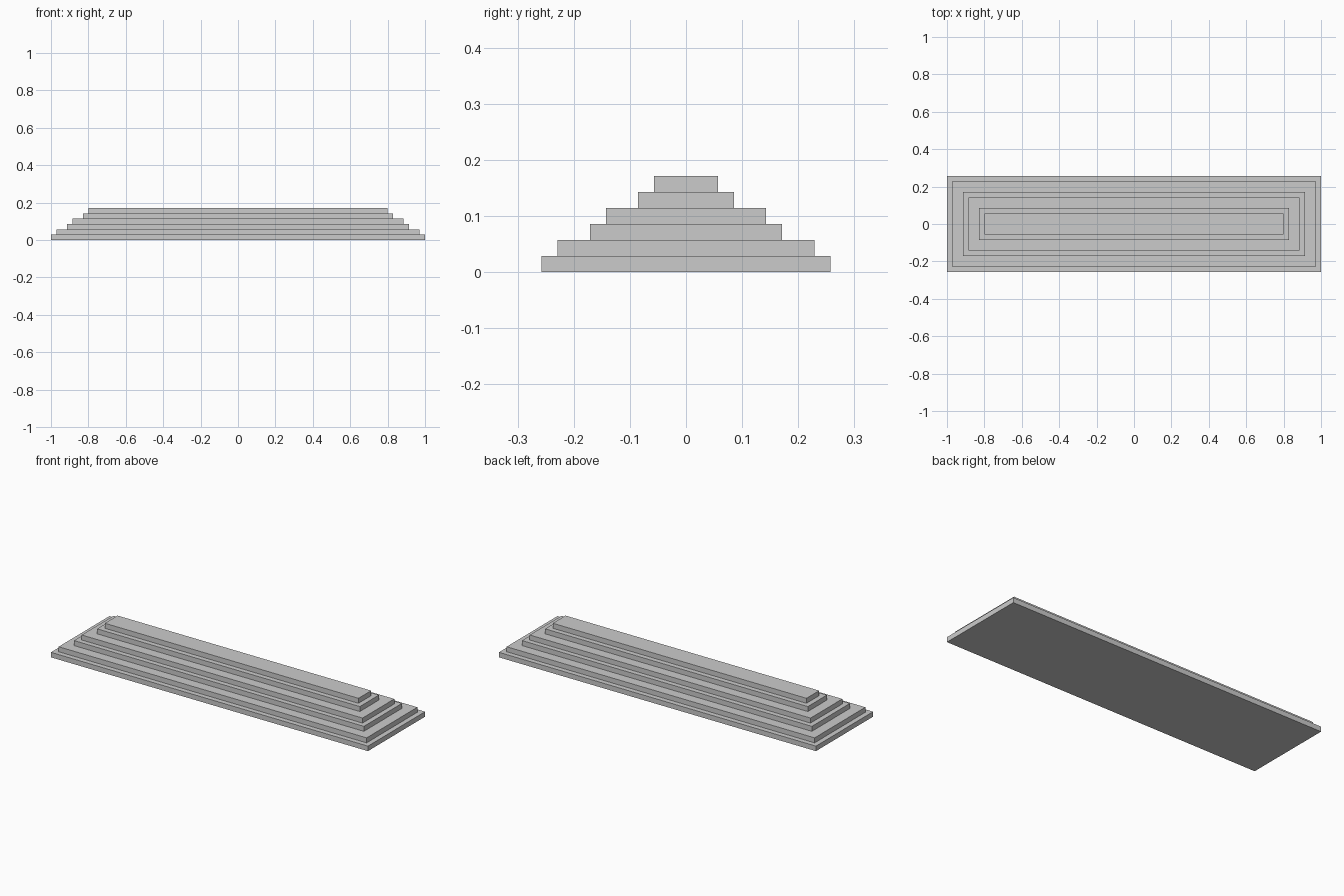
import bpy, bmesh

if "Cube" in bpy.data.objects:
    bpy.data.objects.remove(bpy.data.objects["Cube"])

U = 1 / 35                        # height of one step
INSETS = [0, 1, 3, 4, 6, 7]       # inset of each tier, in step units
HALF_X, HALF_Y = 35, 9            # base half sizes, in step units

bm = bmesh.new()


def ring(inset, level):
    x, y, z = (HALF_X - inset) * U, (HALF_Y - inset) * U, level * U
    return [bm.verts.new(p) for p in ((-x, -y, z), (x, -y, z), (x, y, z), (-x, y, z))]


# Stepped outline: a lower and upper ring for each tier
rings = []
for level, inset in enumerate(INSETS):
    rings += [ring(inset, level), ring(inset, level + 1)]

# Risers and treads between neighbouring rings
for a, b in zip(rings, rings[1:]):
    for i in range(4):
        j = (i + 1) % 4
        bm.faces.new((a[i], a[j], b[j], b[i]))

# Underside and top platform
bm.faces.new(rings[0][::-1])
bm.faces.new(rings[-1])
bmesh.ops.recalc_face_normals(bm, faces=bm.faces)

mesh = bpy.data.meshes.new("stepped_platform")
bm.to_mesh(mesh)
bm.free()
bpy.context.collection.objects.link(bpy.data.objects.new("stepped_platform", mesh))
